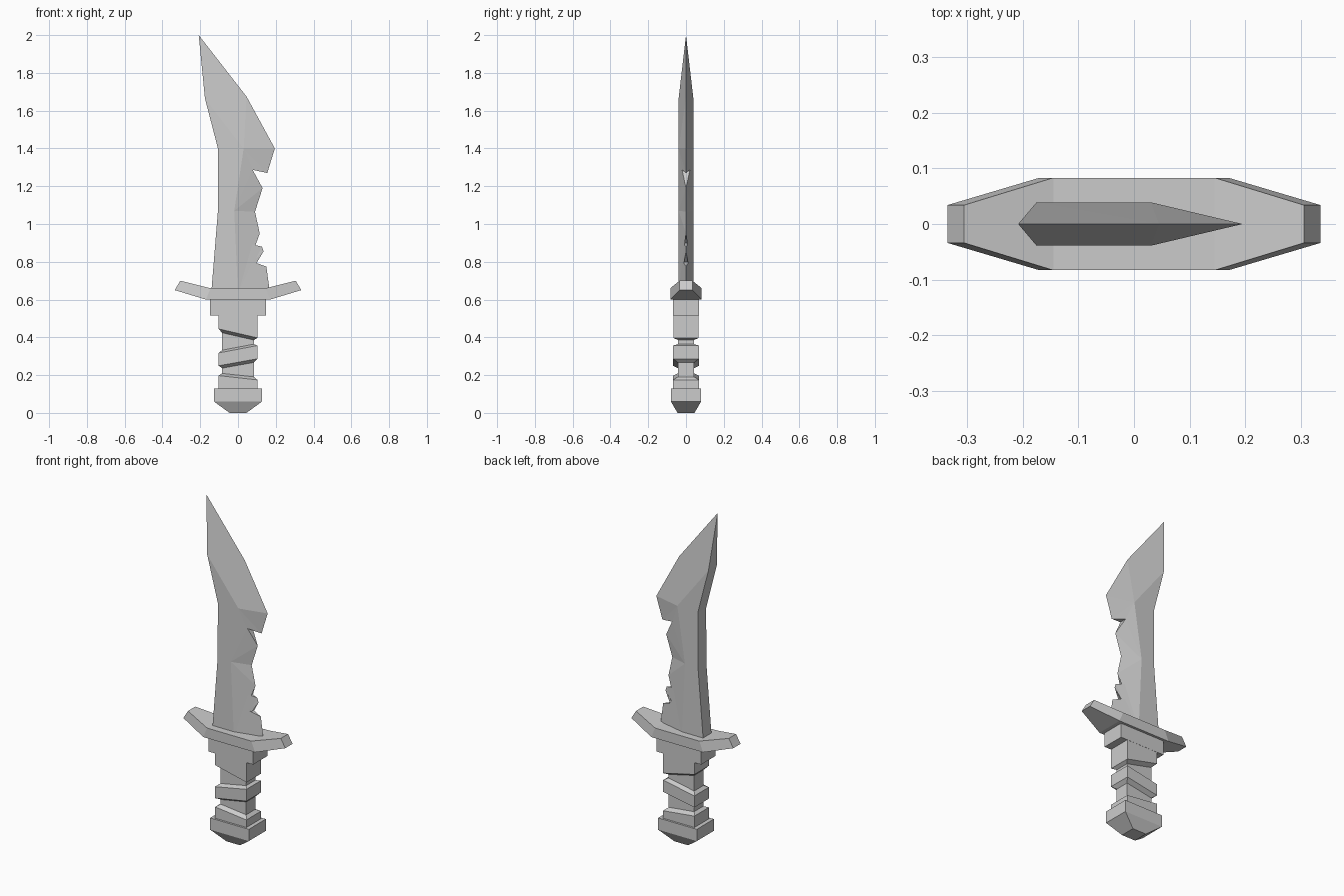
import bpy, bmesh

if "Cube" in bpy.data.objects:
    bpy.data.objects.remove(bpy.data.objects["Cube"])


def finish(name, bm):
    bmesh.ops.remove_doubles(bm, verts=bm.verts, dist=1e-5)
    bmesh.ops.recalc_face_normals(bm, faces=bm.faces)
    me = bpy.data.meshes.new(name)
    bm.to_mesh(me)
    bm.free()
    ob = bpy.data.objects.new(name, me)
    bpy.context.collection.objects.link(ob)
    return ob


def rect_loft(name, levels):
    """Stack of rectangles: (half x, half y, z, slope of z along x)."""
    bm = bmesh.new()
    rings = [[bm.verts.new((sx * hx, sy * hy, z + slope * sx * hx))
              for sx, sy in ((-1, -1), (1, -1), (1, 1), (-1, 1))]
             for hx, hy, z, slope in levels]
    for a, b in zip(rings, rings[1:]):
        for i in range(4):
            j = (i + 1) % 4
            bm.faces.new((a[i], a[j], b[j], b[i]))
    bm.faces.new(rings[0])
    bm.faces.new(rings[-1])
    return finish(name, bm)


# Handle: pommel, core, slanted wraps, collar and block
rect_loft("pommel", [(.045, .045, 0, 0), (.127, .08, .06, 0), (.127, .08, .13, 0)])
rect_loft("grip_core", [(.084, .043, .12, 0), (.084, .043, .5, 0)])
rect_loft("lower_wrap", [(.103, .068, .12, 0), (.103, .068, .186, -.11), (.084, .043, .2, -.11)])
rect_loft("middle_wrap", [(.084, .043, .252, .18), (.103, .068, .268, .18),
                          (.103, .068, .337, .19), (.084, .043, .348, .19)])
rect_loft("grip_collar", [(.084, .043, .405, -.23), (.103, .067, .421, -.23), (.103, .067, .52, 0)])
rect_loft("grip_block", [(.147, .068, .515, 0), (.147, .068, .605, 0)])

# Crossguard: four stations along x, each (x bottom, z bottom, x top, z top, half y)
bm = bmesh.new()
half = [(.335, .65, .305, .70, .034), (.17, .60, .145, .66, .083)]
stations = [(-a, b, -c, d, e) for a, b, c, d, e in half] + half[::-1]
rings = [[bm.verts.new(p) for p in ((xb, -h, zb), (xb, h, zb), (xt, h, zt), (xt, -h, zt))]
         for xb, zb, xt, zt, h in stations]
for a, b in zip(rings, rings[1:]):
    for i in range(4):
        j = (i + 1) % 4
        bm.faces.new((a[i], a[j], b[j], b[i]))
bm.faces.new(rings[0])
bm.faces.new(rings[-1])
finish("crossguard", bm)

# Blade: thick spine, ridge, and notched cutting edge (x, z, half thickness)
T = .039
spine = [(-.142, .63, T), (-.107, 1.06, T), (-.105, 1.395, T), (-.175, 1.665, T)]
ridge = [(0, .63, T), (-.02, 1.07, T), (.03, 1.4, T)]
edge = [(.17, .63, 0), (.15, .775, 0), (.077, .80, .016), (.135, .855, 0), (.127, .88, 0),
        (.042, .90, .021), (.115, .95, 0), (.09, 1.065, 0), (.13, 1.19, 0),
        (.077, 1.287, .021), (.155, 1.27, 0), (.195, 1.40, 0), (.045, 1.675, 0)]
tip = (-.208, 2.0, 0)
owner = [0, 0, 0, 0, 0, 0, 1, 1, 1, 2, 2, 2, 2]   # ridge point each edge point fans to

bm = bmesh.new()


def face(*pts):
    bm.faces.new([bm.verts.new(p) for p in pts])


def at(p, s):
    return (p[0], s * p[2], p[1])


for s in (-1, 1):
    tris = [(spine[2], ridge[2], spine[3]), (spine[3], ridge[2], edge[-1]), (spine[3], edge[-1], tip)]
    for i in range(2):
        tris += [(spine[i], ridge[i], ridge[i + 1]), (spine[i], ridge[i + 1], spine[i + 1])]
    for i in range(len(edge) - 1):
        a, b = owner[i], owner[i + 1]
        tris.append((ridge[a], edge[i], edge[i + 1]))
        if a != b:
            tris.append((ridge[a], edge[i + 1], ridge[b]))
    for t in tris:
        face(*[at(p, s) for p in t])

# Strips joining the two sides: spine, notch walls and hidden base
for a, b in list(zip(spine, spine[1:] + [tip])) + list(zip(edge, edge[1:])):
    pts = [at(a, -1), at(b, -1), at(b, 1), at(a, 1)]
    pts = [p for i, p in enumerate(pts) if p != pts[i - 1]]
    if len(set(pts)) > 2:
        face(*dict.fromkeys(pts))
face(at(spine[0], -1), at(ridge[0], -1), at(edge[0], 1), at(ridge[0], 1), at(spine[0], 1))
blade = finish("blade", bm)
